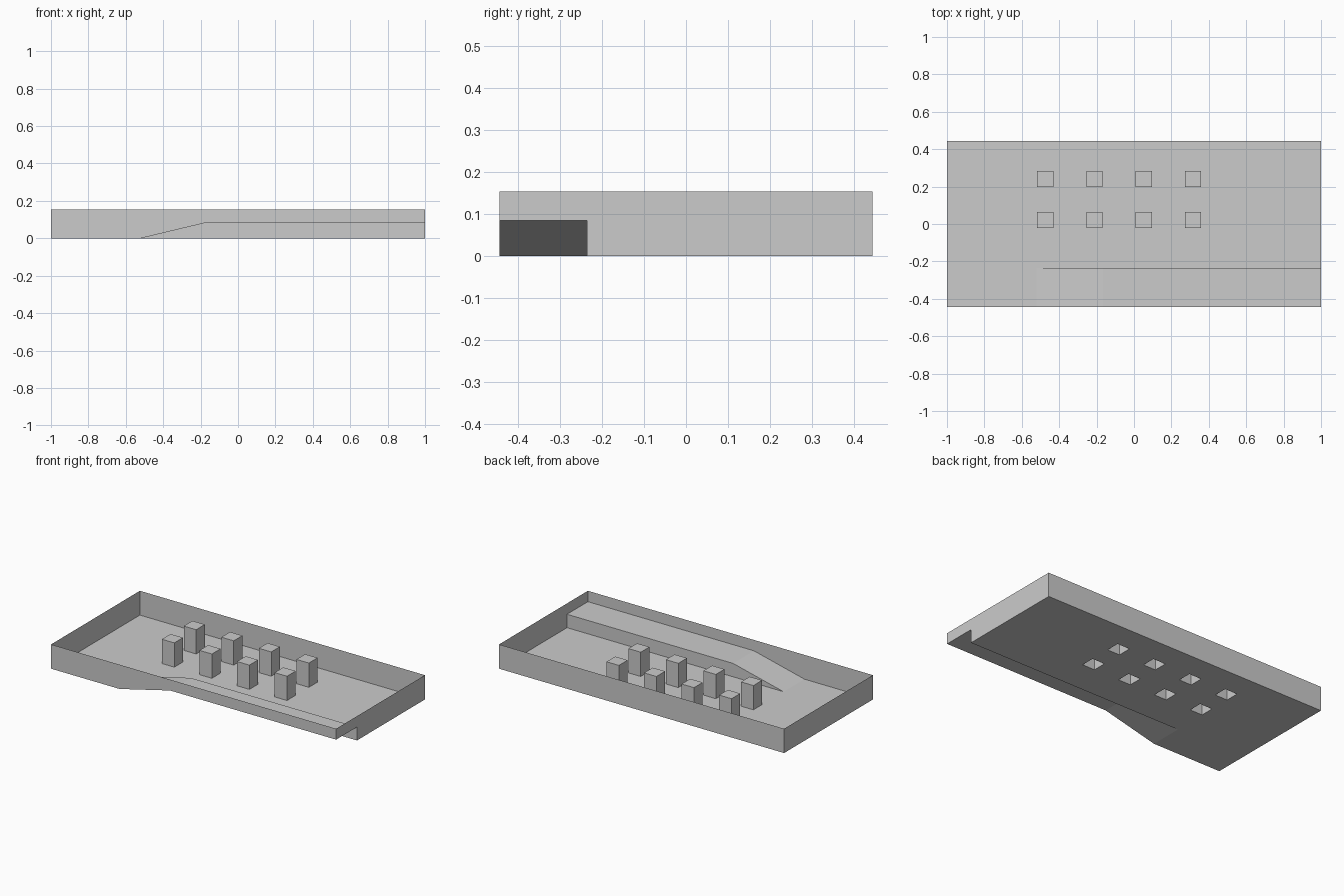
import bpy
import bmesh
from mathutils import Vector

if "Cube" in bpy.data.objects:
    bpy.data.objects.remove(bpy.data.objects["Cube"])

X, Y = 1.0, 0.445              # half length and half width
TOP = 0.154                    # wall and pillar height
RAMP_Y = -0.236                # inner edge of the ramp
RAMP_LOW, RAMP_HIGH = -0.52, -0.165
RAMP_Z = 0.085
HALF = 0.0435                  # half width of a pillar
PILLAR_XS = [-0.475 + 0.2635 * i for i in range(4)]
PILLAR_YS = [0.0215, 0.2405]

grey = bpy.data.materials.new("concrete grey")
grey.use_nodes = True
colour = (0.6, 0.6, 0.6, 1)
grey.diffuse_color = colour
grey.node_tree.nodes["Principled BSDF"].inputs["Base Color"].default_value = colour


def add_object(name, bm):
    mesh = bpy.data.meshes.new(name)
    bm.to_mesh(mesh)
    bm.free()
    mesh.materials.append(grey)
    obj = bpy.data.objects.new(name, mesh)
    bpy.context.collection.objects.link(obj)


def add_sheet(name, *polygons):
    bm = bmesh.new()
    for points in polygons:
        bm.faces.new([bm.verts.new(p) for p in points])
    bmesh.ops.remove_doubles(bm, verts=bm.verts, dist=0.0001)
    add_object(name, bm)


def over_pillar(p):
    return (any(abs(p.x - x) < HALF for x in PILLAR_XS)
            and any(abs(p.y - y) < HALF for y in PILLAR_YS))


def under_ramp(p):
    return p.x > RAMP_LOW and p.y < RAMP_Y


# Floor: one sheet, open beneath the ramp and the hollow pillars
bm = bmesh.new()
bm.faces.new([bm.verts.new(p) for p in
              ((-X, -Y, 0), (X, -Y, 0), (X, Y, 0), (-X, Y, 0))])
x_cuts = [RAMP_LOW] + [x + s * HALF for x in PILLAR_XS for s in (-1, 1)]
y_cuts = [RAMP_Y] + [y + s * HALF for y in PILLAR_YS for s in (-1, 1)]
cuts = [(Vector((x, 0, 0)), Vector((1, 0, 0))) for x in x_cuts]
cuts += [(Vector((0, y, 0)), Vector((0, 1, 0))) for y in y_cuts]
for co, no in cuts:
    bmesh.ops.bisect_plane(bm, geom=bm.verts[:] + bm.edges[:] + bm.faces[:],
                           plane_co=co, plane_no=no, dist=0.00001)
openings = [f for f in bm.faces
            if over_pillar(f.calc_center_median())
            or under_ramp(f.calc_center_median())]
bmesh.ops.delete(bm, geom=openings, context='FACES')
bmesh.ops.dissolve_limit(bm, angle_limit=0.01, verts=bm.verts, edges=bm.edges)
add_object("floor", bm)

# Ramp: slope, raised lane and the riser along its inner side
add_sheet("ramp",
          [(RAMP_LOW, -Y, 0), (RAMP_HIGH, -Y, RAMP_Z),
           (RAMP_HIGH, RAMP_Y, RAMP_Z), (RAMP_LOW, RAMP_Y, 0)],
          [(RAMP_HIGH, -Y, RAMP_Z), (X, -Y, RAMP_Z),
           (X, RAMP_Y, RAMP_Z), (RAMP_HIGH, RAMP_Y, RAMP_Z)],
          [(RAMP_LOW, RAMP_Y, 0), (RAMP_HIGH, RAMP_Y, RAMP_Z),
           (X, RAMP_Y, RAMP_Z), (X, RAMP_Y, 0)])

# Perimeter walls, with lower edges that follow the ramp
add_sheet("front_wall", [(-X, -Y, 0), (RAMP_LOW, -Y, 0), (RAMP_HIGH, -Y, RAMP_Z),
                         (X, -Y, RAMP_Z), (X, -Y, TOP), (-X, -Y, TOP)])
add_sheet("left_wall", [(X, -Y, RAMP_Z), (X, RAMP_Y, RAMP_Z), (X, RAMP_Y, 0),
                        (X, Y, 0), (X, Y, TOP), (X, -Y, TOP)])
add_sheet("back_wall", [(X, Y, 0), (-X, Y, 0), (-X, Y, TOP), (X, Y, TOP)])
add_sheet("right_wall", [(-X, Y, 0), (-X, -Y, 0), (-X, -Y, TOP), (-X, Y, TOP)])

# Hollow pillars in two rows, open at the base
for row, y in zip(("front", "back"), PILLAR_YS):
    for i, x in enumerate(PILLAR_XS):
        bm = bmesh.new()
        bmesh.ops.create_cube(bm, size=1)
        bmesh.ops.scale(bm, vec=(2 * HALF, 2 * HALF, TOP), verts=bm.verts)
        bmesh.ops.translate(bm, vec=(x, y, TOP / 2), verts=bm.verts)
        base = [f for f in bm.faces if f.normal.z < -0.5]
        bmesh.ops.delete(bm, geom=base, context='FACES_ONLY')
        add_object(f"{row}_pillar_{i + 1}", bm)
